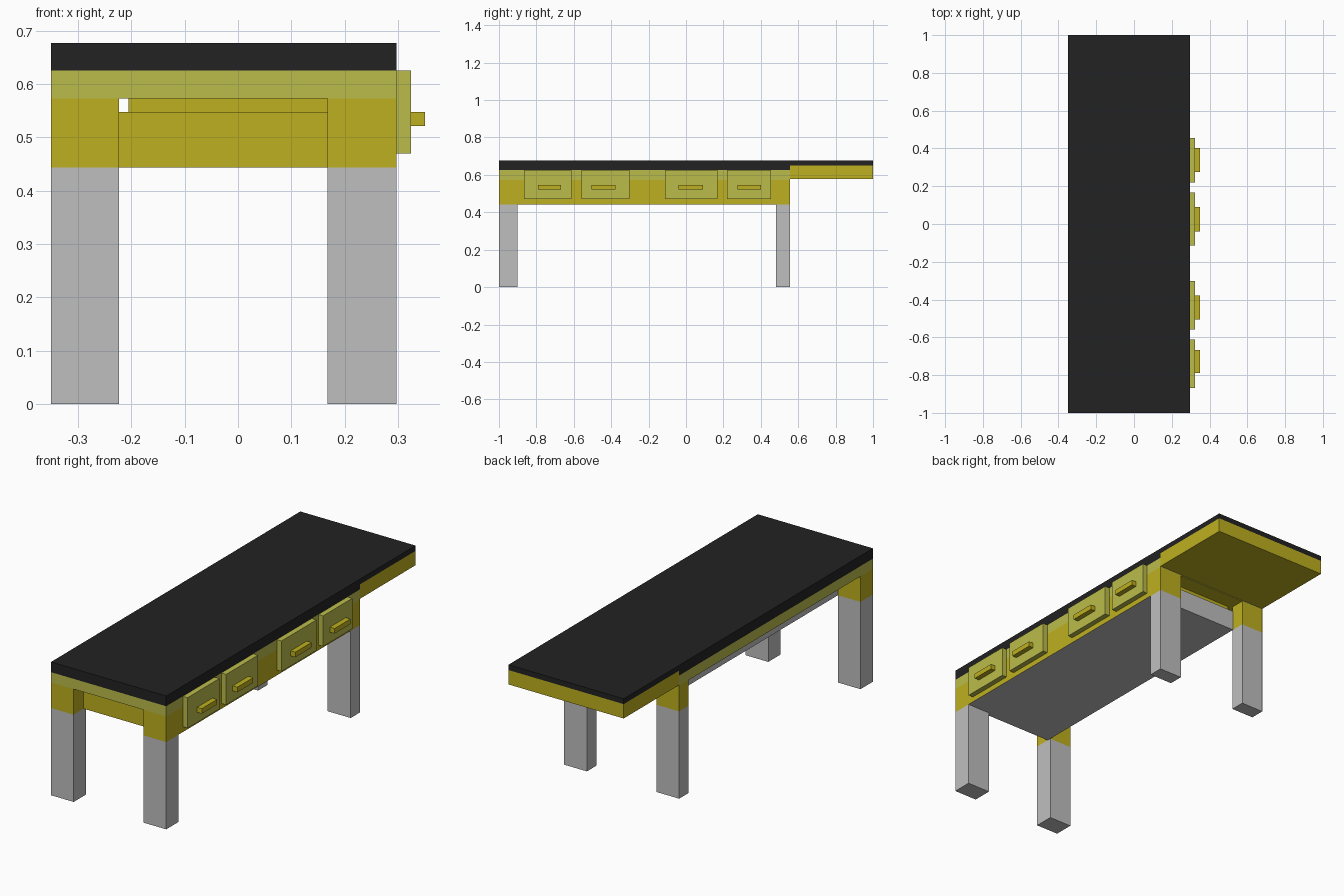
import bpy
import bmesh

cube = bpy.data.objects.get("Cube")
if cube:
    bpy.data.objects.remove(cube, do_unlink=True)


def material(name, rgb):
    m = bpy.data.materials.new(name)
    m.use_nodes = True
    m.diffuse_color = (*rgb, 1)
    bsdf = m.node_tree.nodes["Principled BSDF"]
    bsdf.inputs["Base Color"].default_value = (*rgb, 1)
    bsdf.inputs["Roughness"].default_value = 0.8
    return m


BLACK = material("black", (0.016, 0.016, 0.016))
OLIVE = material("olive yellow", (0.515, 0.434, 0.014))
LIGHT = material("light olive", (0.50, 0.50, 0.07))
GREY = material("grey", (0.52, 0.52, 0.52))


def box(name, xs, ys, zs, mat, other=None, rule=None):
    """Box between limits; faces whose normal meets the rule get the other colour."""
    bm = bmesh.new()
    bmesh.ops.create_cube(bm, size=1)
    for v in bm.verts:
        for i, (lo, hi) in enumerate((xs, ys, zs)):
            v.co[i] = hi if v.co[i] > 0 else lo
    bm.normal_update()
    if rule:
        for f in bm.faces:
            f.material_index = int(rule(f.normal))
    mesh = bpy.data.meshes.new(name)
    bm.to_mesh(mesh)
    bm.free()
    mesh.materials.append(mat)
    if other:
        mesh.materials.append(other)
    ob = bpy.data.objects.new(name, mesh)
    bpy.context.collection.objects.link(ob)
    return ob


LEFT, RIGHT = -0.35, 0.297       # table top limits in x
FRONT, STEP, BACK = -1.0, 0.555, 1.0
LOW, MID, HIGH, TOP = 0.443, 0.573, 0.625, 0.677

# Table top: thick main slab and thinner overhanging end
box("main_top", (LEFT, RIGHT), (FRONT, STEP), (HIGH, TOP), BLACK)
box("overhang_top", (LEFT, RIGHT), (STEP, BACK), (0.65, TOP), BLACK)

# Rim under the top, olive on its underside
box("main_rim", (LEFT, RIGHT), (FRONT, STEP), (MID, HIGH), LIGHT, OLIVE,
    lambda n: n.z < -0.5)
box("overhang_rim", (LEFT, RIGHT), (STEP, BACK), (0.577, 0.65), OLIVE)

# Legs with olive upper blocks
for side, xs in (("right", (LEFT, -0.223)), ("left", (0.168, RIGHT))):
    for end, ys in (("front", (FRONT, -0.9)), ("back", (0.48, STEP))):
        box(f"{end}_{side}_leg", xs, ys, (0, LOW), GREY)
        box(f"{end}_{side}_leg_block", xs, ys, (LOW, MID), OLIVE)

# Drawer case between the legs, with a set-back neck and a flush side panel
box("drawer_case", (-0.223, 0.292), (-0.92, 0.485), (LOW, 0.547), GREY, OLIVE,
    lambda n: n.y < -0.5 or n.z > 0.5)
box("case_neck", (-0.205, 0.292), (-0.905, 0.47), (0.547, MID), OLIVE)
box("drawer_side_panel", (0.290, RIGHT), (-0.9, 0.48), (LOW, MID), OLIVE, GREY,
    lambda n: n.z < -0.5)

# Drawer fronts and handles along the side
drawers = [
    ((-0.867, -0.612), (-0.79, -0.667)),
    ((-0.558, -0.302), (-0.505, -0.378)),
    ((-0.113, 0.168), (-0.04, 0.09)),
    ((0.22, 0.454), (0.275, 0.402)),
]
for i, (front, handle) in enumerate(drawers, 1):
    box(f"drawer_front_{i}", (RIGHT, 0.324), front, (0.47, HIGH), LIGHT)
    box(f"drawer_handle_{i}", (0.324, 0.35), handle, (0.521, 0.547), OLIVE)
